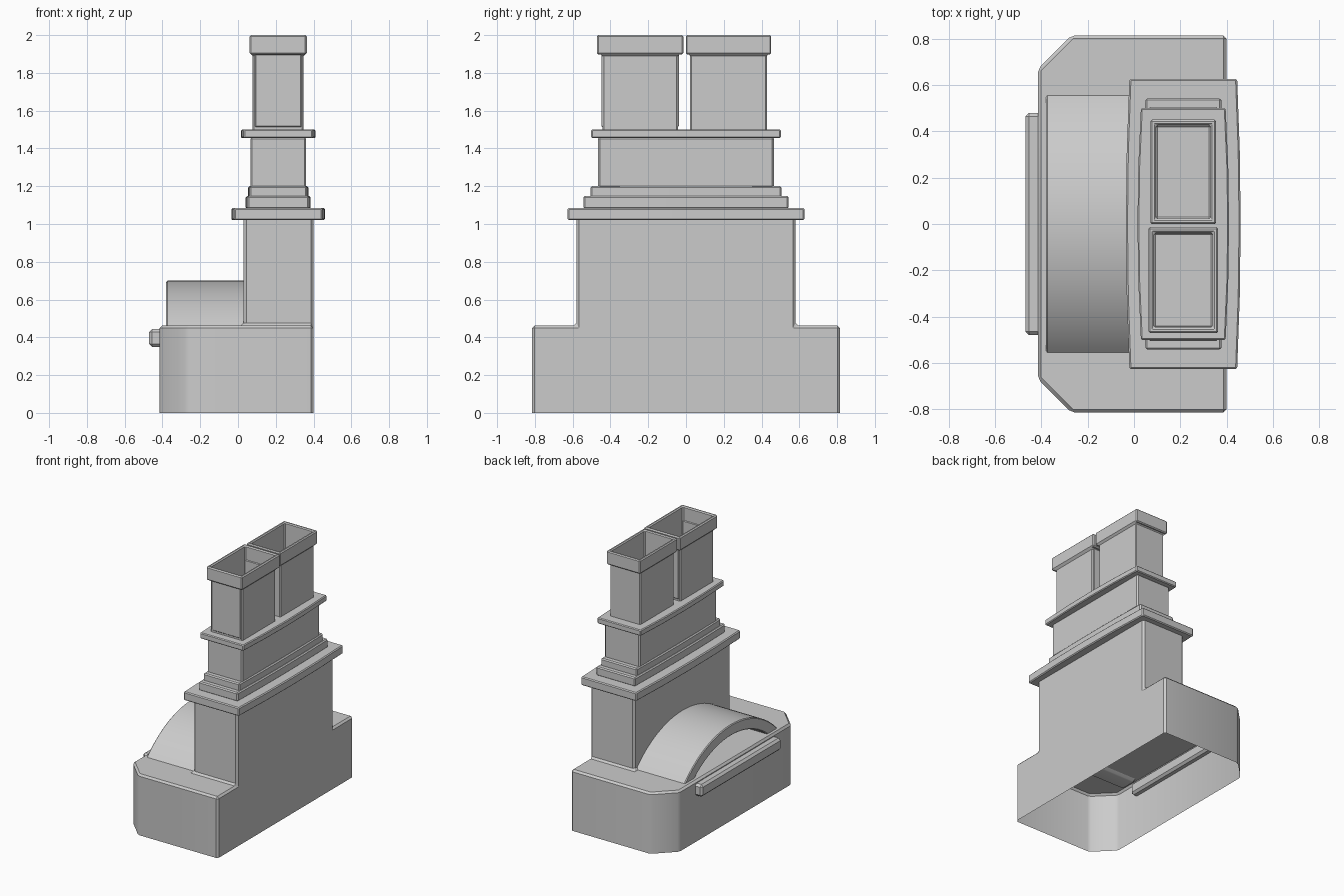
import bpy, bmesh, math

if "Cube" in bpy.data.objects:
    bpy.data.objects.remove(bpy.data.objects["Cube"])

CX = 0.213  # centre line of the chimney stack


def finish(name, bm, bevel=0.012, recalc=True):
    """Chamfer the hard edges, then make a smooth-by-angle object."""
    if recalc:
        bmesh.ops.recalc_face_normals(bm, faces=bm.faces)
    bm.normal_update()
    if bevel:
        hard = [e for e in bm.edges if abs(e.calc_face_angle(0)) > math.radians(30)]
        bmesh.ops.bevel(bm, geom=hard, offset=bevel, segments=1, affect='EDGES',
                        profile=0.5, clamp_overlap=True)
    me = bpy.data.meshes.new(name)
    bm.to_mesh(me)
    bm.free()
    ob = bpy.data.objects.new(name, me)
    bpy.context.collection.objects.link(ob)
    bpy.ops.object.select_all(action='DESELECT')
    ob.select_set(True)
    bpy.context.view_layer.objects.active = ob
    bpy.ops.object.shade_smooth_by_angle(angle=math.radians(30))
    return ob


def ring(bm, pts, z):
    return [bm.verts.new((x, y, z)) for x, y in pts]


def bridge(bm, a, b):
    n = len(a)
    for i in range(n):
        bm.faces.new((a[i], a[(i + 1) % n], b[(i + 1) % n], b[i]))


def rect(cx, cy, hx, hy):
    return [(cx + hx, cy - hy), (cx + hx, cy + hy), (cx - hx, cy + hy), (cx - hx, cy - hy)]


def prism(name, pts, z0, z1, bevel):
    bm = bmesh.new()
    a, b = ring(bm, pts, z0), ring(bm, pts, z1)
    bridge(bm, a, b)
    bm.faces.new(b)
    bm.faces.new(a[::-1])
    return finish(name, bm, bevel)


def bowed(hx, hy, bow):
    """Rectangle whose long sides bow outward by a small amount."""
    right = [(hx - bow * t * t, hy * t) for t in (-1, -0.5, 0, 0.5, 1)]
    return [(CX + x, y) for x, y in right] + [(CX - x, -y) for x, y in right]


# Hollow base and lower stack in one shell, open underneath
bm = bmesh.new()
outline = [(0.40, -0.815), (0.40, 0.815), (-0.27, 0.815),
           (-0.415, 0.67), (-0.415, -0.67), (-0.27, -0.815)]
b, t = ring(bm, outline, 0), ring(bm, outline, 0.463)
stack = rect(0.215, 0, 0.185, 0.58)
s, u = ring(bm, stack, 0.463), ring(bm, stack, 1.03)
for i in range(1, 6):
    j = (i + 1) % 6
    bm.faces.new((b[i], b[j], t[j], t[i]))
bm.faces.new((b[0], b[1], t[1], s[1], u[1], u[0], s[0], t[0]))
bm.faces.new((t[1], t[2], t[3], t[4], t[5], t[0], s[0], s[3], s[2], s[1]))
for i in range(1, 4):
    j = (i + 1) % 4
    bm.faces.new((s[i], s[j], u[j], u[i]))
finish("hearth_base", bm, 0.014, recalc=False)

# Arched hood over the hearth
bm = bmesh.new()
ZC, N = -0.073, 24


def arc(r, x):
    a = math.acos((0.445 - ZC) / r)
    return [bm.verts.new((x, r * math.sin(w), ZC + r * math.cos(w)))
            for w in (-a + 2 * a * i / N for i in range(N + 1))]


loops = [arc(0.773, 0.04), arc(0.773, -0.38), arc(0.69, -0.38), arc(0.69, 0.04)]
for k in range(4):
    p, q = loops[k], loops[(k + 1) % 4]
    for i in range(N):
        bm.faces.new((p[i], p[i + 1], q[i + 1], q[i]))
for i in (0, N):
    bm.faces.new([lp[i] for lp in loops])
finish("hearth_arch", bm, 0.006)

# Shelf in front of the arch
prism("hearth_shelf", rect(-0.42, 0, 0.05, 0.48), 0.35, 0.443, 0.016)

# Stepped mouldings of the chimney: name, half x, half y, bow, bottom, top, chamfer
for name, hx, hy, bow, z0, z1, bev in (
        ("lower_slab", 0.248, 0.627, 0.015, 1.02, 1.085, 0.007),
        ("lower_step", 0.172, 0.543, 0.008, 1.08, 1.148, 0.008),
        ("upper_step", 0.160, 0.505, 0.008, 1.14, 1.20, 0.008),
        ("neck", 0.148, 0.466, 0.0, 1.19, 1.46, 0.01),
        ("upper_slab", 0.198, 0.502, 0.015, 1.455, 1.50, 0.006)):
    pts = bowed(hx, hy, bow) if bow else rect(CX, 0, hx, hy)
    prism(name, pts, z0, z1, bev)


# Open flue pots with a thicker rim
def flue(name, cy, body, rim):
    bm = bmesh.new()
    inner = (rim[0] - 0.024, rim[1] - 0.024)
    steps = [(body, 1.49), (body, 1.897), (rim, 1.897), (rim, 2.0), (inner, 2.0), (inner, 1.51)]
    rings = [ring(bm, rect(CX, cy, *half), z) for half, z in steps]
    for lo, hi in zip(rings, rings[1:]):
        bridge(bm, lo, hi)
    bm.faces.new(rings[-1])
    finish(name, bm, 0.009, recalc=False)


flue("front_flue", -0.243, (0.135, 0.200), (0.151, 0.229))
flue("back_flue", 0.225, (0.128, 0.203), (0.142, 0.226))
